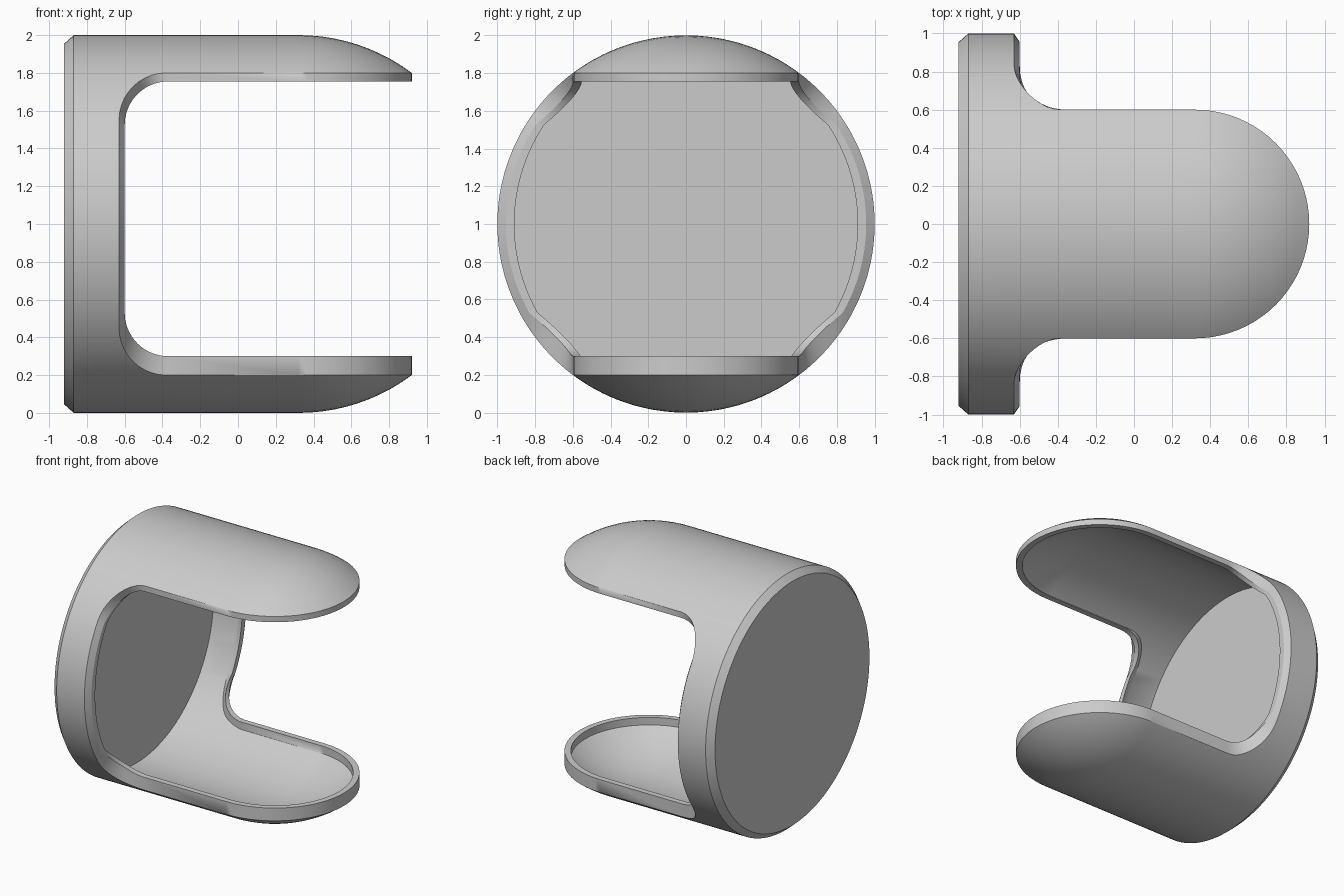
import bpy, bmesh
from math import sin, cos, pi, sqrt, asin, hypot
from mathutils import Vector

if "Cube" in bpy.data.objects:
    bpy.data.objects.remove(bpy.data.objects["Cube"])

R, RI = 1.0, 0.94          # outer and inner shell radius
CX = 0.32                  # centre of the domed end
LIP = 0.045                # width of the flat lip
BACK, FLOOR = -0.92, -0.87


def on_shell(x, y, r):
    """Height above the axis on a capsule of radius r."""
    return sqrt(max(0, r * r - y * y - max(0, x - CX) ** 2))


def quarter(h1):
    """Rim cross-sections from arm tip to mid-side; h1 = lip height above axis."""
    out = []
    # rounded arm tip
    for i in range(21):
        b = pi / 2 * i / 20
        c, s = cos(b), sin(b)
        x, y = CX + 0.6 * c, 0.6 * s
        xi, yi = CX + (0.6 - LIP) * c, (0.6 - LIP) * s
        out.append([(x, y, 0.8), (x, y, h1), (xi, yi, h1),
                    (xi, yi, on_shell(xi, yi, RI))])

    def side(p0, p1, t, a):
        (x0, z0), (x1, z1) = p0, p1
        y0 = sqrt(R * R - z0 * z0)
        y1 = 0.6 * (1 - t) + t * sqrt(0.955 ** 2 - z1 * z1)
        y2 = y1 - LIP
        d = Vector((y2, on_shell(0, y2, RI) * (1 - t) + z1 * t)).normalized() * RI
        out.append([(x0, y0, z0), (x1, y1, z1), (x1, y2, z1),
                    (x1 - 0.05 * a, d.x, d.y)])

    # fillet between arm and ring
    for i in range(11):
        a = pi / 2 * i / 10
        s, c = sin(a), cos(a)
        side((-0.38 - 0.25 * s, 0.55 + 0.25 * c),
             (-0.37 - 0.23 * s, h1 - 0.23 + 0.23 * c), i / 10, s)
    # straight front edge of the ring
    for i in range(1, 15):
        k = 1 - i / 14
        side((-0.63, 0.55 * k), (-0.6, (h1 - 0.23) * k), 1, 1)
    return out


def flip(sections, ys, zs):
    return [[(x, y * ys, z * zs) for x, y, z in s] for s in sections]


def meridian(p, r, steps=10):
    """Points from a rim point over the dome to the cylinder part."""
    x, y, z = p
    if x <= CX + 1e-6:
        return [p] * steps
    m, f = hypot(y, z), asin(min(1, (x - CX) / r))
    res = []
    for i in range(1, steps + 1):
        g = f * (1 - i / steps)
        res.append((CX + r * sin(g), y / m * r * cos(g), z / m * r * cos(g)))
    return res


def ring_point(p, x, r):
    m = hypot(p[1], p[2])
    return (x, p[1] / m * r, p[2] / m * r)


# Closed rim: upper arm, side, lower arm, other side
half = quarter(0.755) + flip(quarter(0.7), 1, -1)[-2::-1]
rim = half + flip(half, -1, 1)[-2:0:-1]

# Each column runs from back centre over the outside, across the lip, to the floor
columns = []
for s in rim:
    outer = [s[0]] + meridian(s[0], R) + [ring_point(s[0], -0.87, R),
                                          ring_point(s[0], BACK, 0.955), (BACK, 0, 0)]
    inner = meridian(s[3], RI) + [ring_point(s[3], FLOOR, RI), (FLOOR, 0, 0)]
    columns.append(outer[::-1] + s[1:] + inner)

bm = bmesh.new()
cache = {}


def vert(p):
    key = tuple(round(v, 5) + 0.0 for v in p)
    if key not in cache:
        cache[key] = bm.verts.new((p[0], p[1], p[2] + 1))
    return cache[key]


n = len(columns)
for i in range(n):
    a, b = columns[i], columns[(i + 1) % n]
    for j in range(len(a) - 1):
        q = list(dict.fromkeys(vert(p) for p in (a[j], b[j], b[j + 1], a[j + 1])))
        if len(q) < 3:
            continue
        area = sum(((q[k].co - q[0].co).cross(q[k + 1].co - q[0].co)).length
                   for k in range(1, len(q) - 1))
        if area > 1e-6 and not bm.faces.get(q):
            bm.faces.new(q)

bmesh.ops.recalc_face_normals(bm, faces=bm.faces[:])
mesh = bpy.data.meshes.new("two_arm_shell")
bm.to_mesh(mesh)
bm.free()
shell = bpy.data.objects.new("two_arm_shell", mesh)
bpy.context.collection.objects.link(shell)
bpy.context.view_layer.objects.active = shell
shell.select_set(True)
bpy.ops.object.shade_smooth_by_angle(angle=0.5)
